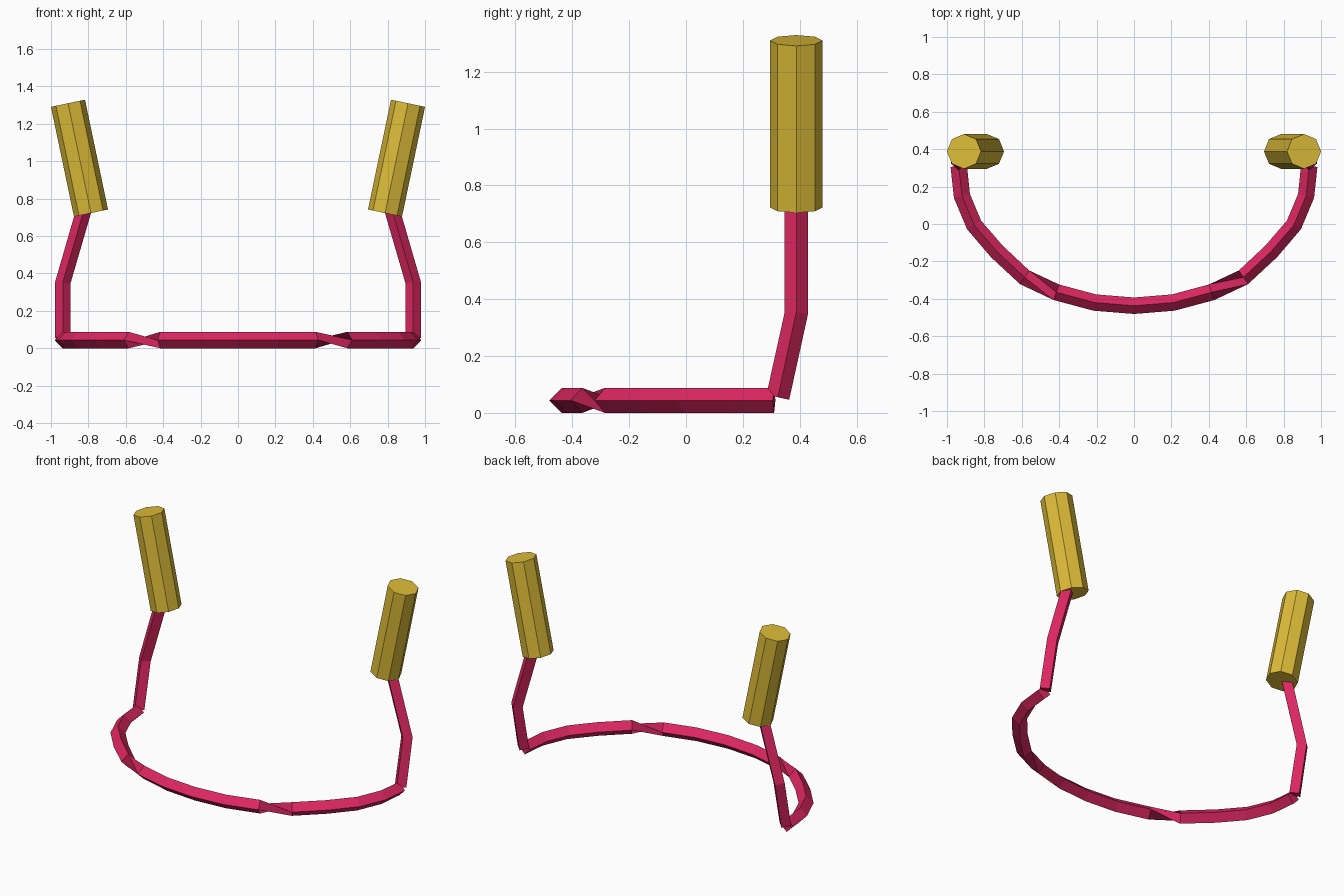
import bpy, bmesh
from math import radians, cos, sin
from mathutils import Vector

if "Cube" in bpy.data.objects:
    bpy.data.objects.remove(bpy.data.objects["Cube"])

R = 0.044


def material(name, color):
    m = bpy.data.materials.new(name)
    m.diffuse_color = (*color, 1)
    m.use_nodes = True
    m.node_tree.nodes["Principled BSDF"].inputs["Base Color"].default_value = m.diffuse_color
    return m


PINK = material("pink_metal", (0.72, 0.02, 0.12))
YELLOW = material("yellow_grip", (0.72, 0.50, 0.04))


def sweep(name, pts, sides, radius, ref, mat, twists=None, phase=0):
    """Capped flat-sided tube along pts, optionally twisted at each ring."""
    pts = [Vector(p) for p in pts]
    bm = bmesh.new()
    rings = []
    for k, p in enumerate(pts):
        a = (p - pts[k - 1]).normalized() if k else Vector()
        b = (pts[k + 1] - p).normalized() if k + 1 < len(pts) else Vector()
        t = (a + b).normalized()
        n = t.cross(Vector(ref)).normalized()
        u = n.cross(t)
        turn = phase + (twists[k] if twists else 0)
        angles = [radians(turn + 360 * i / sides) for i in range(sides)]
        rings.append([bm.verts.new(p + radius * (cos(w) * n + sin(w) * u)) for w in angles])
    for r0, r1 in zip(rings, rings[1:]):
        for i in range(sides):
            j = (i + 1) % sides
            bm.faces.new((r0[i], r0[j], r1[j], r1[i]))
    bm.faces.new(rings[0])
    bm.faces.new(rings[-1])
    bmesh.ops.recalc_face_normals(bm, faces=bm.faces)
    me = bpy.data.meshes.new(name)
    bm.to_mesh(me)
    bm.free()
    me.materials.append(mat)
    ob = bpy.data.objects.new(name, me)
    bpy.context.collection.objects.link(ob)
    return ob


# Curved floor bar, with a quarter twist in one segment of each half
half = [(0.21, -0.42), (0.415, -0.365), (0.585, -0.285), (0.735, -0.145),
        (0.855, -0.005), (0.92, 0.15), (0.937, 0.31)]
path = [(-x, y) for x, y in reversed(half)] + [(0, -0.437)] + half
twists = [90 if x < -0.5 else -90 if x > 0.5 else 0 for x, y in path]
sweep("floor_bar", [(x, y, R) for x, y in path], 4, R, (0, 0, 1), PINK, twists)

for side, s in (("left", -1), ("right", 1)):
    # Bent upright rod
    sweep(side + "_upright",
          [(s * 0.937, 0.323, 0.055), (s * 0.937, 0.388, 0.35), (s * 0.825, 0.388, 0.735)],
          4, 0.041, (0, 1, 0), PINK)
    # Eight-sided hand grip, leaning outward
    sweep(side + "_grip",
          [(s * 0.786, 0.388, 0.723), (s * 0.909, 0.388, 1.31)],
          8, 0.093, (0, 1, 0), YELLOW)
